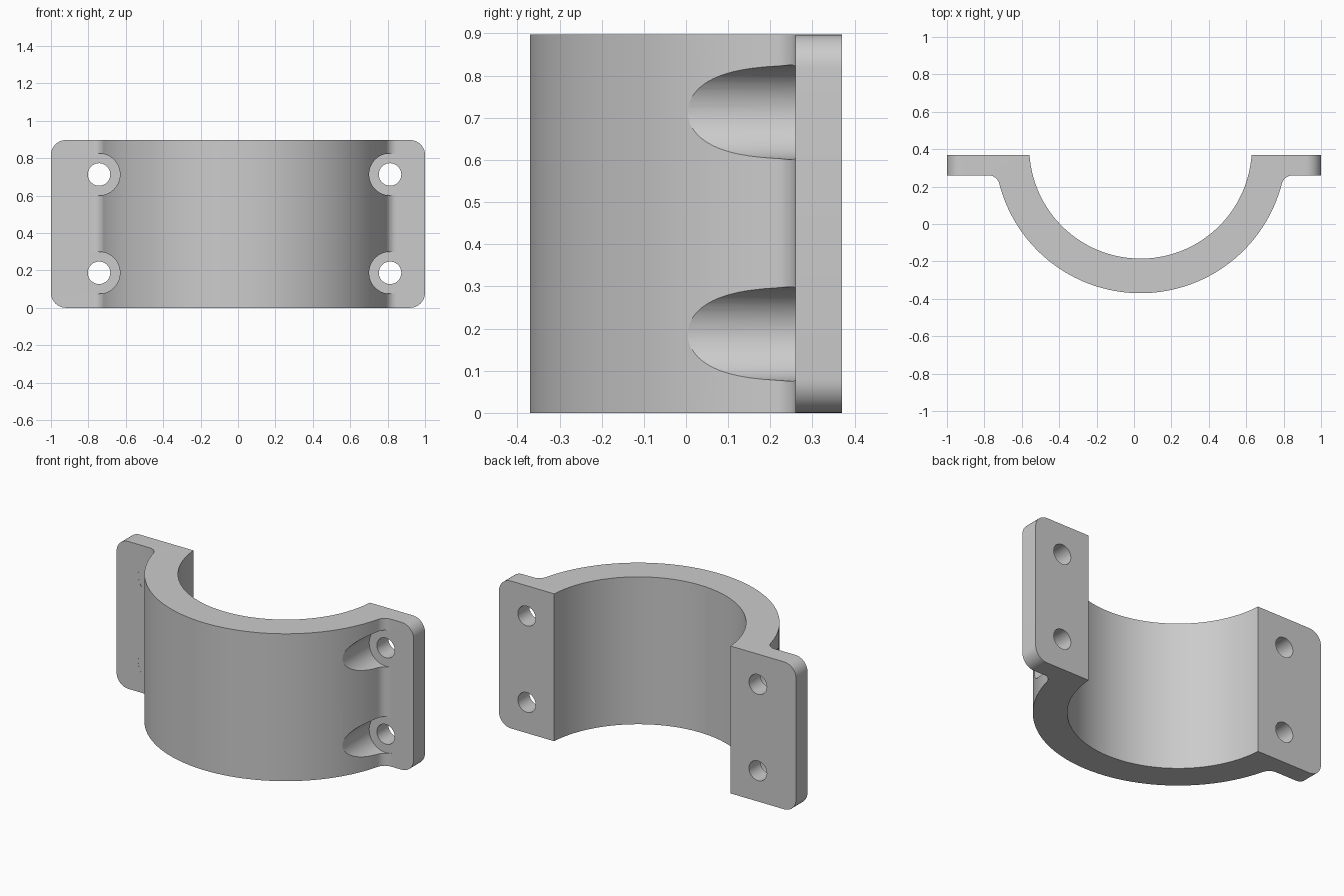
import bpy, bmesh
from math import sin, cos, asin, sqrt, pi, radians
from mathutils import Matrix, Vector

if "Cube" in bpy.data.objects:
    bpy.data.objects.remove(bpy.data.objects["Cube"])

HEIGHT = 0.897
BACK, FLANGE_FRONT = 0.37, 0.26
CX, CY = 0.035, 0.41            # axis of the half ring
R_IN, R_OUT, R_FILLET = 0.595, 0.78, 0.06
R_CORNER = 0.08
HOLE_DX, HOLE_Z = 0.778, (0.187, 0.713)

grey = bpy.data.materials.new("plain grey")
grey.use_nodes = True
colour = (0.6, 0.6, 0.6, 1)
grey.diffuse_color = colour
grey.node_tree.nodes["Principled BSDF"].inputs["Base Color"].default_value = colour


def arc(cx, cy, r, a0, a1, n):
    steps = [a0 + (a1 - a0) * i / n for i in range(n + 1)]
    return [(cx + r * cos(a), cy + r * sin(a)) for a in steps]


def mesh_object(name, bm):
    bmesh.ops.recalc_face_normals(bm, faces=bm.faces)
    mesh = bpy.data.meshes.new(name)
    bm.to_mesh(mesh)
    bm.free()
    mesh.materials.append(grey)
    obj = bpy.data.objects.new(name, mesh)
    bpy.context.collection.objects.link(obj)
    return obj


# Clamp outline: ring, fillets and two flanges
fillet_y = FLANGE_FRONT - R_FILLET
fillet_dx = sqrt((R_OUT + R_FILLET) ** 2 - (CY - fillet_y) ** 2)
tangent = asin((CY - fillet_y) / (R_OUT + R_FILLET))
mouth = asin((CY - BACK) / R_IN)

outline = [(-1, BACK), (-1, FLANGE_FRONT)]
outline += arc(CX - fillet_dx, fillet_y, R_FILLET, pi / 2, tangent, 10)
outline += arc(CX, CY, R_OUT, pi + tangent, 2 * pi - tangent, 72)[1:-1]
outline += arc(CX + fillet_dx, fillet_y, R_FILLET, pi - tangent, pi / 2, 10)
outline += [(1, FLANGE_FRONT), (1, BACK)]
outline += arc(CX, CY, R_IN, 2 * pi - mouth, pi + mouth, 72)

bm = bmesh.new()
face = bm.faces.new([bm.verts.new((x, y, 0)) for x, y in outline])
top = bmesh.ops.extrude_face_region(bm, geom=[face])["geom"]
bmesh.ops.translate(bm, vec=(0, 0, HEIGHT),
                    verts=[v for v in top if isinstance(v, bmesh.types.BMVert)])

# Rounded outer corners of the flanges
corners = [e for e in bm.edges
           if all(abs(v.co.x) > 0.999 for v in e.verts)
           and abs(e.verts[0].co.z - e.verts[1].co.z) < 0.001]
bmesh.ops.bevel(bm, geom=corners, offset=R_CORNER, segments=10,
                profile=0.5, affect='EDGES')
clamp = mesh_object("half_ring_clamp", bm)


# Bolt holes and the bolt head recesses in front of them
def cut_bores(name, radius, y0, y1):
    bm = bmesh.new()
    for side in (-1, 1):
        for z in HOLE_Z:
            place = Matrix.Translation(Vector((CX + side * HOLE_DX, (y0 + y1) / 2, z)))
            bmesh.ops.create_cone(bm, cap_ends=True, segments=64, radius1=radius,
                                  radius2=radius, depth=y1 - y0,
                                  matrix=place @ Matrix.Rotation(pi / 2, 4, 'X'))
    cutter = mesh_object(name, bm)
    cutter.hide_render = True
    mod = clamp.modifiers.new(name, 'BOOLEAN')
    mod.operation, mod.solver, mod.object = 'DIFFERENCE', 'EXACT', cutter
    bpy.context.view_layer.objects.active = clamp
    bpy.ops.object.modifier_apply(modifier=mod.name)
    bpy.data.objects.remove(cutter)


cut_bores("bolt_head_recess", 0.112, -0.6, FLANGE_FRONT + 0.0005)
cut_bores("bolt_hole", 0.06, 0, 0.6)

# Smooth curves, sharp edges
bpy.ops.object.select_all(action='DESELECT')
clamp.select_set(True)
bpy.context.view_layer.objects.active = clamp
bpy.ops.object.shade_smooth_by_angle(angle=radians(25))
